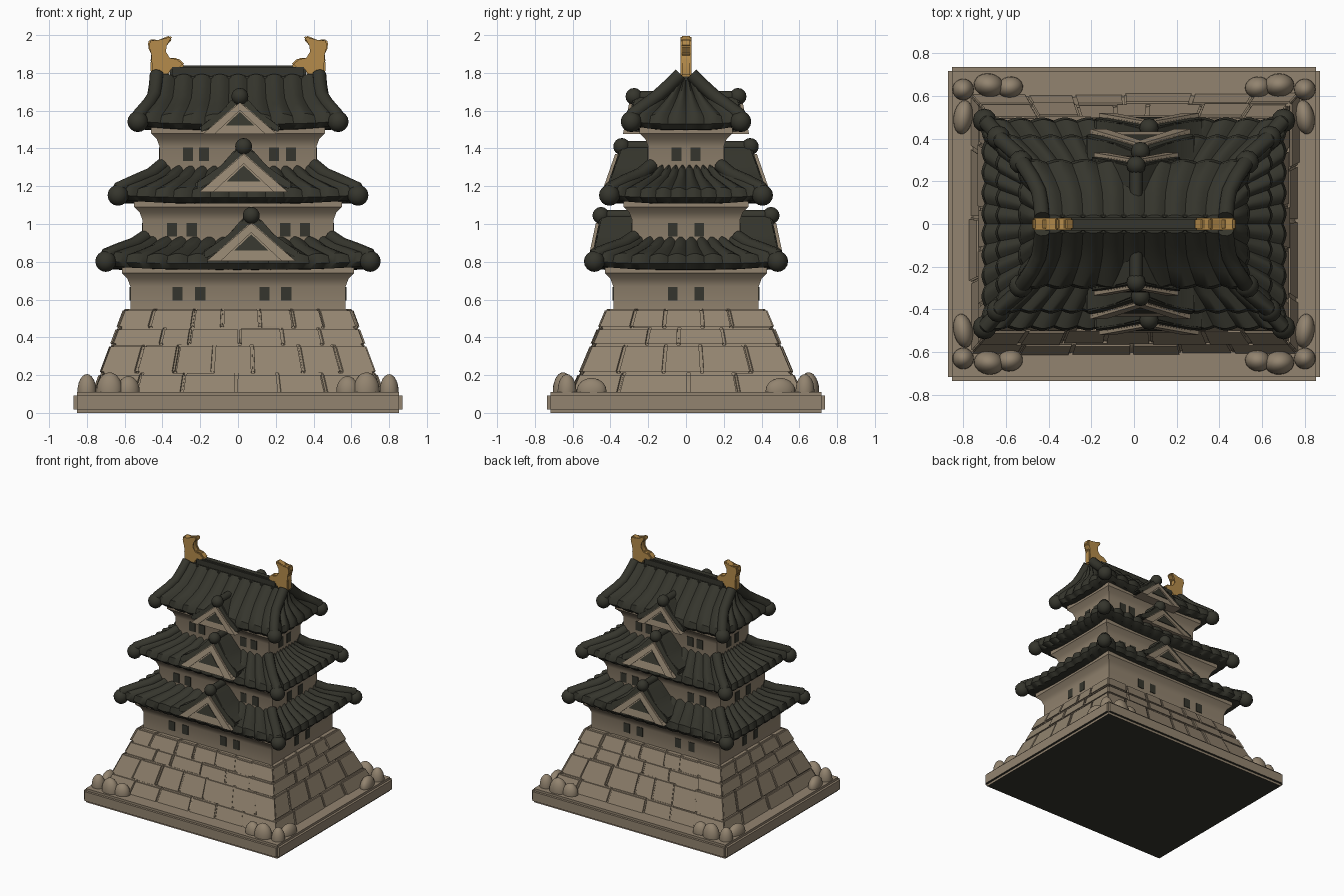
import bpy, bmesh, math, random
from mathutils import Vector, Matrix

random.seed(4)
cube = bpy.data.objects.get("Cube")
if cube:
    bpy.data.objects.remove(cube, do_unlink=True)


def material(name, rgb):
    m = bpy.data.materials.new(name)
    m.use_nodes = True
    m.diffuse_color = (*rgb, 1)
    m.node_tree.nodes["Principled BSDF"].inputs["Base Color"].default_value = (*rgb, 1)
    return m


STONE = material("warm stone", (0.29, 0.23, 0.16))
TILE = material("dark roof tile", (0.036, 0.036, 0.026))
GOLD = material("gold", (0.46, 0.26, 0.07))
made = []


def finish(name, bm, *mats, bevel=0.0, segments=2):
    """Turn a bmesh into an object, optionally rounding its edges."""
    if bevel:
        bmesh.ops.bevel(bm, geom=bm.edges[:], offset=bevel, segments=segments,
                        affect='EDGES', clamp_overlap=True)
    bmesh.ops.recalc_face_normals(bm, faces=bm.faces[:])
    me = bpy.data.meshes.new(name)
    bm.to_mesh(me)
    bm.free()
    for m in mats:
        me.materials.append(m)
    ob = bpy.data.objects.new(name, me)
    bpy.context.collection.objects.link(ob)
    made.append(ob)
    return ob


def add_box(bm, centre, size):
    bmesh.ops.create_cube(bm, size=1, matrix=Matrix.Translation(centre) @ Matrix.Diagonal((*size, 1)))


def loft(name, rings, mat, tiles=(1, 1), bump=0.0, lift=0.0):
    """Stack rectangular rings (half x, half y, z); bump makes rounded tile rows."""
    bm = bmesh.new()
    loops = []
    for i, (hx, hy, z) in enumerate(rings):
        loop = []
        for side in range(4):
            count = tiles[side % 2]
            steps = count * 5 if bump else 1
            for s in range(steps):
                u = 2 * s / steps - 1
                b = bump * abs(math.sin(math.pi * count * s / steps)) if i else 0
                x, y = [(u * hx, -hy - b), (hx + b, u * hy), (-u * hx, hy + b), (-hx - b, -u * hy)][side]
                up = lift * abs(u) ** 4 * (1 - i / len(rings))
                loop.append(bm.verts.new((x, y, z + up + (b if i > 2 else 0))))
        loops.append(loop)
    n = len(loops[0])
    for low, high in zip(loops, loops[1:]):
        for k in range(n):
            bm.faces.new((low[k], low[(k + 1) % n], high[(k + 1) % n], high[k]))
    bm.faces.new(loops[0][::-1])
    bm.faces.new(loops[-1])
    return finish(name, bm, mat)


def tube(name, points, radius, mat):
    cu = bpy.data.curves.new(name, 'CURVE')
    cu.dimensions = '3D'
    cu.bevel_depth = radius
    cu.bevel_resolution = 3
    cu.use_fill_caps = True
    sp = cu.splines.new('POLY')
    sp.points.add(len(points) - 1)
    for p, co in zip(sp.points, points):
        p.co = (*co, 1)
    tmp = bpy.data.objects.new(name + "_path", cu)
    bm = bmesh.new()
    me = bpy.data.meshes.new_from_object(tmp)
    bm.from_mesh(me)
    bpy.data.objects.remove(tmp)
    bpy.data.meshes.remove(me)
    # rounded tile end at the eave
    bmesh.ops.create_uvsphere(bm, u_segments=12, v_segments=8, radius=radius * 1.5,
                              matrix=Matrix.Translation(points[0]))
    return finish(name, bm, mat)


def prism(name, outline, place, near, far, mat, bevel=0.0):
    """Extrude an (x, z) outline between two depths; place maps it into the model."""
    bm = bmesh.new()
    a = [bm.verts.new(place(x, near, z)) for x, z in outline]
    b = [bm.verts.new(place(x, far, z)) for x, z in outline]
    n = len(a)
    bm.faces.new(a)
    bm.faces.new(b[::-1])
    for k in range(n):
        bm.faces.new((a[k], b[k], b[(k + 1) % n], a[(k + 1) % n]))
    return finish(name, bm, mat, bevel=bevel)


# Ground slab with dark underside
bm = bmesh.new()
add_box(bm, (0, 0, 0.055), (1.74, 1.47, 0.11))
slab = finish("ground_slab", bm, STONE, TILE, bevel=0.018)
for p in slab.data.polygons:
    p.material_index = 1 if p.normal.z < -0.9 else 0

# Sloping stone foundation: core and staggered blocks
FOOT, HEAD = (0.76, 0.60, 0.11), (0.595, 0.415, 0.55)
loft("foundation_core", [(x - 0.012, y - 0.012, z - 0.004) for x, y, z in (FOOT, HEAD)], STONE)


def on_foundation(side, u, z, out):
    t = (z - FOOT[2]) / (HEAD[2] - FOOT[2])
    hx, hy = (FOOT[i] + (HEAD[i] - FOOT[i]) * t + out for i in (0, 1))
    return [(u * hx, -hy, z), (hx, u * hy, z), (-u * hx, hy, z), (-hx, -u * hy, z)][side]


bm = bmesh.new()
courses = [0.10, 0.21, 0.36, 0.45, 0.55]
for side in range(4):
    for row, (z0, z1) in enumerate(zip(courses, courses[1:])):
        count = (6 if side % 2 == 0 else 4) + row % 2
        cuts = [-1] + [2 * (k + random.uniform(-.2, .2)) / count - 1 for k in range(1, count)] + [1]
        for u0, u1 in zip(cuts, cuts[1:]):
            out = random.uniform(0.0, 0.014)
            v = [bm.verts.new(on_foundation(side, u, z, o)) for o in (-0.05, out)
                 for u, z in ((u0, z0), (u1, z0), (u1, z1), (u0, z1))]
            for q in ((0, 1, 2, 3), (7, 6, 5, 4), (0, 4, 5, 1), (1, 5, 6, 2), (2, 6, 7, 3), (3, 7, 4, 0)):
                bm.faces.new([v[i] for i in q])
finish("foundation_blocks", bm, STONE, bevel=0.009)

# Boulders at the slab corners
bm = bmesh.new()
for sx in (-1, 1):
    for sy in (-1, 1):
        for x, y, rx, ry, rz in ((.80, .63, .05, .05, .09), (.68, .65, .07, .055, .10),
                                 (.58, .64, .06, .05, .08), (.80, .50, .045, .08, .07)):
            spin = Matrix.Rotation(random.uniform(-.2, .2), 4, 'Z')
            bmesh.ops.create_icosphere(bm, subdivisions=3, radius=1, matrix=Matrix.Translation(
                (sx * x, sy * y, 0.115)) @ spin @ Matrix.Diagonal((rx, ry, rz, 1)))
finish("corner_boulders", bm, STONE)

# Plaster storeys, flaring under each roof: half x, half y, bottom, top
storeys = [("lower", .57, .385, .54, .77), ("middle", .505, .285, .84, 1.12), ("upper", .415, .20, 1.2, 1.51)]
for name, hx, hy, z0, z1 in storeys:
    loft(name + "_storey", [(hx, hy, z0), (hx, hy, z1 - .10), (hx + .015, hy + .015, z1 - .06),
                            (hx + .045, hy + .045, z1 - .03), (hx + .045, hy + .045, z1)], STONE)

# Windows: plates on all four sides
windows = [("lower", .57, .385, .63, (-.32, -.2, .14, .255), .07),
           ("middle", .505, .285, .97, (-.35, -.245, .25, .355), .07),
           ("upper", .415, .20, 1.37, (-.265, -.18, .19, .28), .05)]
for name, hx, hy, z, xs, ys in windows:
    bm = bmesh.new()
    for s in (-1, 1):
        for x in xs:
            add_box(bm, (x, s * hy, z), (.054, .009, .072))
        for y in (-ys, ys):
            add_box(bm, (s * hx, y, z), (.009, .052, .072))
    finish(name + "_windows", bm, TILE)

# Curved tiled roofs with corner ridges
roofs = [
    ("lower", [(.56, .38, .755), (.67, .46, .76), (.70, .485, .79), (.69, .475, .83), (.62, .40, .855),
               (.55, .33, .88), (.49, .27, .92)]),
    ("middle", [(.50, .28, 1.105), (.60, .37, 1.11), (.635, .405, 1.14), (.625, .395, 1.18),
                (.54, .32, 1.215), (.46, .24, 1.25), (.40, .18, 1.30)]),
    ("upper", [(.43, .22, 1.495), (.50, .26, 1.50), (.53, .29, 1.53), (.52, .28, 1.57), (.475, .21, 1.62),
               (.445, .15, 1.665), (.435, .09, 1.72), (.43, .03, 1.78)])]
for name, rings in roofs:
    wide = 9 if name == "upper" else 13
    loft(name + "_roof", rings, TILE, tiles=(wide, wide - 3), bump=.014, lift=.02)
    for sx in (-1, 1):
        for sy in (-1, 1):
            path = [(sx * x, sy * y, z + .012) for x, y, z in rings[2:]]
            tube(name + "_corner_ridge", path, .037, TILE)

# Top ridge beam
bm = bmesh.new()
add_box(bm, (0, 0, 1.77), (.89, .085, .04))
add_box(bm, (0, 0, 1.805), (.72, .06, .07))
finish("top_ridge", bm, TILE, bevel=.01)

# Gabled dormers front and back: centre x, apex z, front y at apex, back y, lean, size
dormers = [("lower", .07, 1.06, .45, .26, .21, 1.0), ("middle", .03, 1.425, .34, .17, .35, 1.0),
           ("upper", .01, 1.69, .275, .08, .2, .84)]
COVER = [(0, 0), (.05, -.035), (.12, -.115), (.19, -.175), (.255, -.20), (.255, -.235), (.225, -.24),
         (.15, -.19), (0, -.06)]
for name, cx, apex, front, back, lean, k in dormers:
    for s in (-1, 1):
        def place(x, depth, z):
            y = depth if depth == back else depth - lean * z * k
            return (cx + x * k, s * y, apex + z * k)
        for side in (-1, 1):
            prism(name + "_dormer_cover", [(side * x, z) for x, z in COVER], place, front, back, TILE, .008)
        prism(name + "_dormer_gable", [(0, -.05), (.235, -.255), (-.235, -.255)], place,
              front + .004, back, STONE)
        prism(name + "_dormer_vent", [(0, -.115), (.09, -.2), (-.09, -.2)], place,
              front + .010, front - .01, TILE)
        # raised bargeboards around the vent
        for side in (-1, 1):
            prism(name + "_dormer_bargeboard", [(0, -.055), (side * .235, -.255), (side * .16, -.255),
                                                (0, -.105)], place, front + .016, front - .01, STONE)
        tube(name + "_dormer_ridge", [(cx, s * front, apex - .015), (cx, s * back, apex - .015)], .03, TILE)

# Gold fish ornaments on the ridge ends
FISH = [(.37, 1.78), (.46, 1.78), (.465, 1.86), (.45, 1.90), (.48, 1.94), (.47, 1.98), (.42, 1.965),
        (.36, 2.0), (.345, 1.98), (.385, 1.95), (.39, 1.91), (.365, 1.87), (.32, 1.88), (.28, 1.845),
        (.31, 1.82), (.36, 1.83)]
for s, name in ((1, "left"), (-1, "right")):
    prism(name + "_fish_ornament", [(s * x, z) for x, z in FISH], lambda x, y, z: (x, y, z),
          -.028, .028, GOLD, .008)

# Smooth shading with crisp edges
bpy.ops.object.select_all(action='DESELECT')
for ob in made:
    ob.select_set(True)
bpy.context.view_layer.objects.active = made[0]
bpy.ops.object.shade_smooth_by_angle(angle=math.radians(40))
